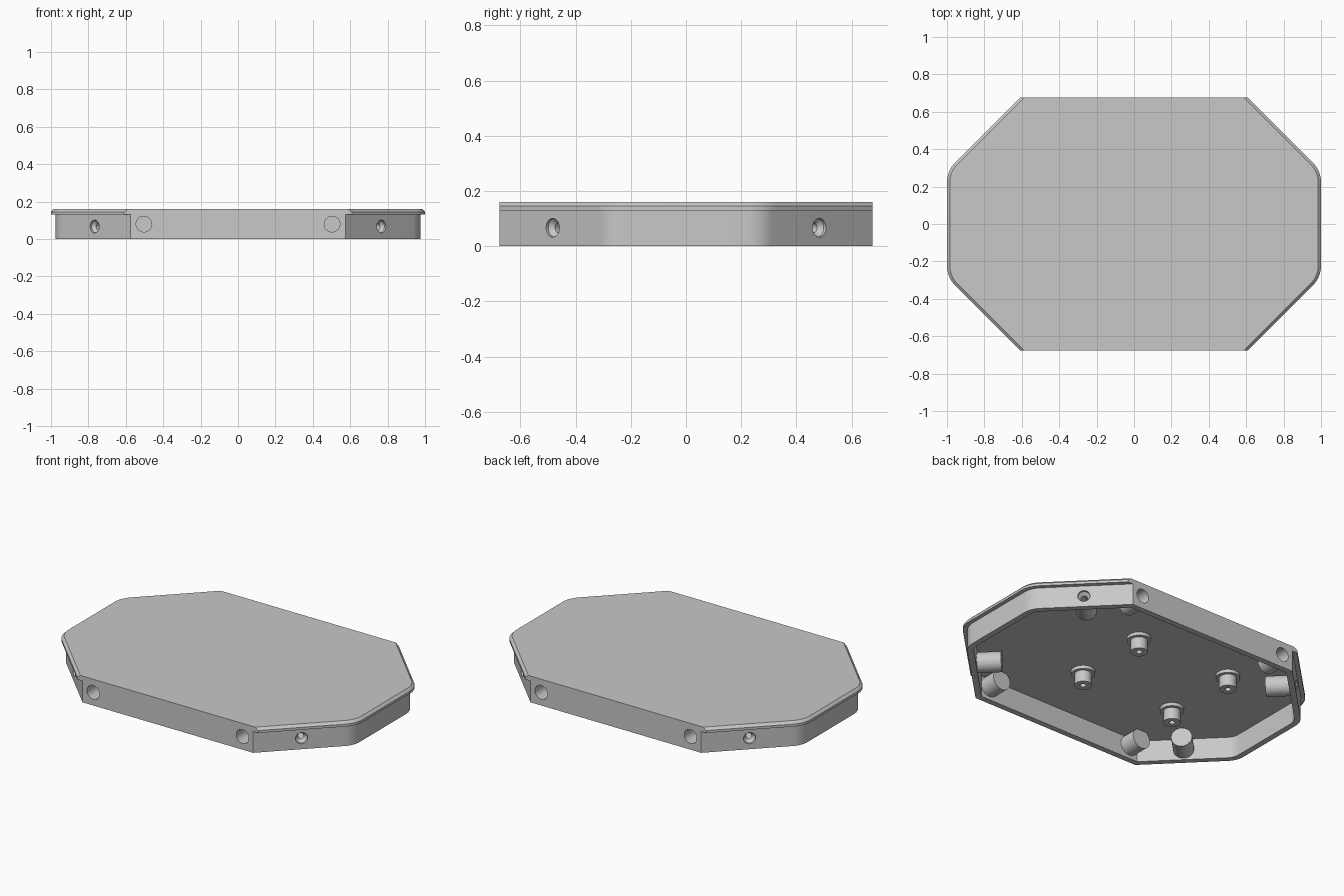
import bpy
import bmesh
import math
from mathutils import Vector

cube = bpy.data.objects.get("Cube")
if cube:
    bpy.data.objects.remove(cube, do_unlink=True)

HALF_Y = 0.675
WALL = 0.035
ARC_STEPS = 8
QUADRANTS = ((1, 1), (-1, 1), (-1, -1), (1, -1))

grey = bpy.data.materials.new("plain_grey")
grey.use_nodes = True
grey.diffuse_color = (0.58, 0.58, 0.58, 1)
grey.node_tree.nodes["Principled BSDF"].inputs["Base Color"].default_value = grey.diffuse_color


def outline(offset, half_y):
    """Eight-sided plan with rounded end corners, moved inward by offset."""
    x = 1 - offset
    line = 1.285 - math.sqrt(2) * offset
    r = 0.15 - offset
    cy = line - x - r * math.tan(math.pi / 8)
    quarter = []
    for i in range(ARC_STEPS + 1):
        a = math.pi / 4 * i / ARC_STEPS
        quarter.append((x - r + r * math.cos(a), cy + r * math.sin(a)))
    quarter.append((line - half_y, half_y))
    points = []
    for sx, sy in QUADRANTS:
        part = quarter if sx * sy > 0 else quarter[::-1]
        points += [(sx * px, sy * py) for px, py in part]
    return points


def lathe(bm, profile, origin, direction, sides=40):
    """Closed turned solid; profile holds (radius, distance) pairs."""
    turn = Vector(direction).to_track_quat("Z", "Y")
    rings = []
    for r, h in profile:
        ring = []
        for i in range(sides):
            a = math.tau * i / sides
            p = turn @ Vector((r * math.cos(a), r * math.sin(a), h))
            ring.append(bm.verts.new(p + Vector(origin)))
        rings.append(ring)
    for low, high in zip(rings, rings[1:]):
        for i in range(sides):
            j = (i + 1) % sides
            bm.faces.new((low[i], low[j], high[j], high[i]))
    bm.faces.new(rings[0][::-1])
    bm.faces.new(rings[-1])


def finish(bm, name):
    bmesh.ops.recalc_face_normals(bm, faces=bm.faces[:])
    mesh = bpy.data.meshes.new(name)
    bm.to_mesh(mesh)
    bm.free()
    obj = bpy.data.objects.new(name, mesh)
    bpy.context.collection.objects.link(obj)
    mesh.materials.append(grey)
    return obj


# Hollow shell: side wall, overhanging lip, chamfer, flat top, open underside
bm = bmesh.new()
levels = [(0.025, 0), (0.025, 0.13), (0, 0.13), (0, 0.145), (0.015, 0.16)]
rings = [[bm.verts.new((x, y, z)) for x, y in outline(o, HALF_Y)] for o, z in levels]
inner = [[bm.verts.new((x, y, z)) for x, y in outline(0.025 + WALL, HALF_Y - WALL)]
         for z in (0, 0.13)]
count = len(rings[0])
flat_edges = (ARC_STEPS + 1, 3 * ARC_STEPS + 5)  # back and front sides
for i in range(count):
    j = (i + 1) % count
    if i in flat_edges:
        bm.faces.new([r[i] for r in rings] + [r[j] for r in reversed(rings)])
    else:
        for low, high in zip(rings, rings[1:]):
            bm.faces.new((low[i], low[j], high[j], high[i]))
    bm.faces.new((rings[0][i], inner[0][i], inner[0][j], rings[0][j]))
    bm.faces.new((inner[0][i], inner[1][i], inner[1][j], inner[0][j]))
bm.faces.new(rings[-1])
bm.faces.new(inner[1])
shell = finish(bm, "cover_shell")

# Inner bosses and the holes that enter them
bosses, holes = bmesh.new(), bmesh.new()
for sx, sy in QUADRANTS:
    # Round pocket in the front and back walls
    start, inward = (0.503 * sx, HALF_Y * sy, 0.08), (0, -sy, 0)
    lathe(bosses, [(0.06, 0.02), (0.06, 0.14)], start, inward)
    lathe(holes, [(0.042, -0.02), (0.042, 0.11)], start, inward)
    # Countersunk screw hole in the slanted walls
    start, inward = (0.767 * sx, 0.483 * sy, 0.067), (-sx, -sy, 0)
    lathe(bosses, [(0.058, 0.015), (0.058, 0.17)], start, inward)
    lathe(holes, [(0.034, -0.02), (0.034, 0.012), (0.018, 0.03), (0.018, 0.14)],
          start, inward)
    # Flanged standoff under the top plate
    foot = (0.32 * sx - 0.155, 0.24 * sy, 0.14)
    lathe(bosses, [(0.067, 0), (0.067, 0.03), (0.048, 0.03), (0.048, 0.1)], foot, (0, 0, -1))
    lathe(holes, [(0.017, 0.05), (0.017, 0.12)], foot, (0, 0, -1))

bpy.ops.object.select_all(action="DESELECT")
shell.select_set(True)
bpy.context.view_layer.objects.active = shell
for tool, name, operation in ((bosses, "boss_helper", "UNION"), (holes, "hole_cutter", "DIFFERENCE")):
    helper = finish(tool, name)
    helper.hide_render = True
    mod = shell.modifiers.new(name, "BOOLEAN")
    mod.operation = operation
    mod.solver = "EXACT"
    mod.object = helper
    bpy.ops.object.modifier_apply(modifier=mod.name)
    bpy.data.objects.remove(helper, do_unlink=True)

bpy.ops.object.shade_smooth_by_angle(angle=math.radians(30))
